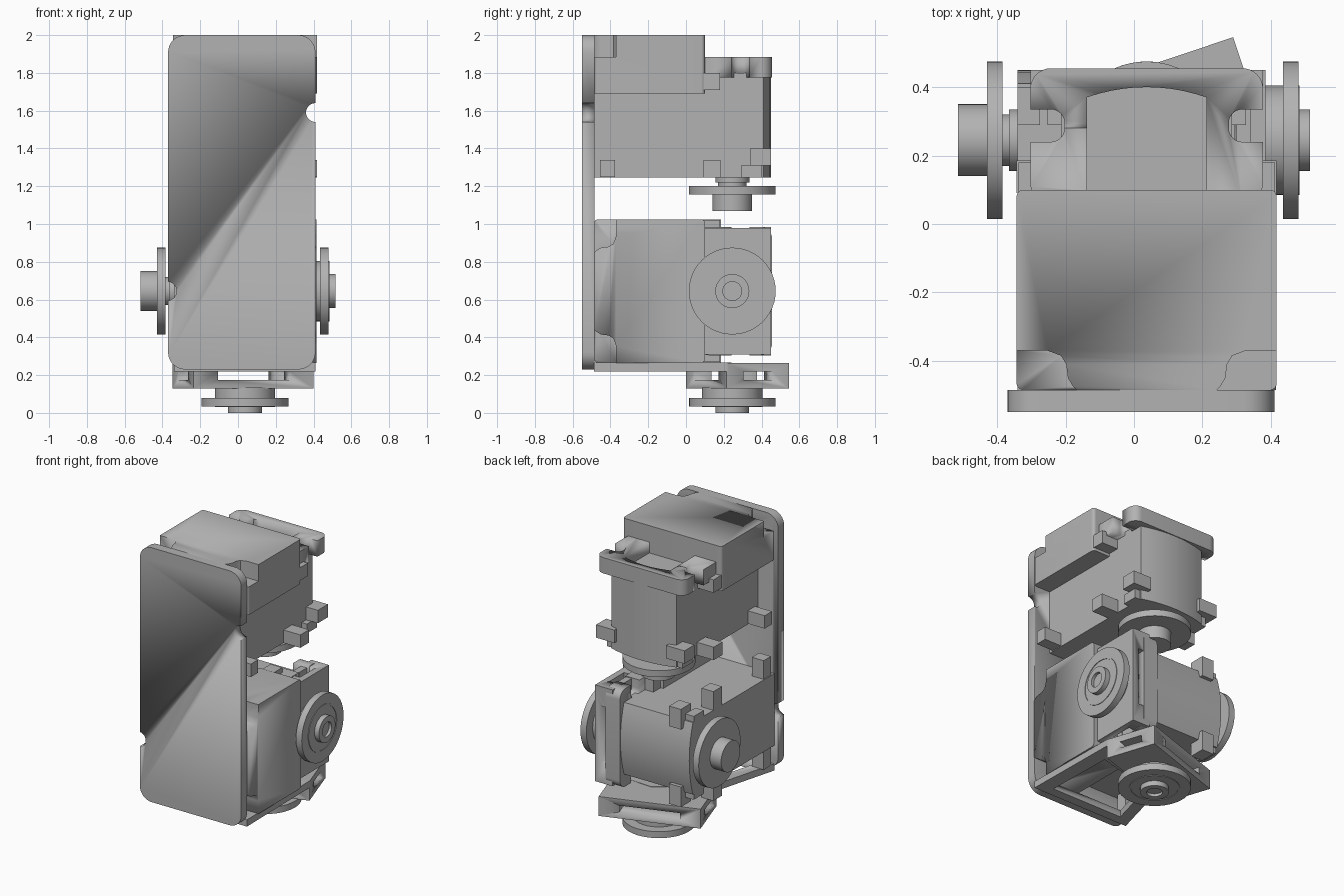
import bpy, bmesh, math
from mathutils import Matrix, Vector

old = bpy.data.objects.get("Cube")
if old:
    bpy.data.objects.remove(old, do_unlink=True)

GREY = (0.45, 0.45, 0.45, 1)
mat = bpy.data.materials.new("plain grey")
mat.use_nodes = True
mat.diffuse_color = GREY
mat.node_tree.nodes["Principled BSDF"].inputs["Base Color"].default_value = GREY


def finish(name, bm, M):
    bmesh.ops.recalc_face_normals(bm, faces=bm.faces)
    me = bpy.data.meshes.new(name)
    bm.to_mesh(me)
    bm.free()
    me.transform(M)
    me.materials.append(mat)
    ob = bpy.data.objects.new(name, me)
    bpy.context.collection.objects.link(ob)
    bpy.ops.object.select_all(action='DESELECT')
    ob.select_set(True)
    bpy.context.view_layer.objects.active = ob
    bpy.ops.object.shade_smooth_by_angle(angle=math.radians(30))
    return ob


def prism(name, pts, z0, z1, M, radius=0):
    """Extrude an outline along z, optionally rounding its upright edges."""
    bm = bmesh.new()
    face = bm.faces.new([bm.verts.new((x, y, z0)) for x, y in pts])
    ext = bmesh.ops.extrude_face_region(bm, geom=[face])
    top = [v for v in ext["geom"] if isinstance(v, bmesh.types.BMVert)]
    bmesh.ops.translate(bm, vec=(0, 0, z1 - z0), verts=top)
    if radius:
        up = [e for e in bm.edges if abs(e.verts[0].co.z - e.verts[1].co.z) > 1e-4]
        bmesh.ops.bevel(bm, geom=up, offset=radius, segments=8, profile=0.5, affect='EDGES')
    return finish(name, bm, M)


def box(name, x0, x1, y0, y1, z0, z1, M, radius=0):
    return prism(name, [(x0, y0), (x1, y0), (x1, y1), (x0, y1)], z0, z1, M, radius)


def lathe(name, profile, M):
    """Revolve (radius, z) points around z."""
    bm = bmesh.new()
    vs = [bm.verts.new((r, 0, z)) for r, z in profile]
    es = [bm.edges.new(p) for p in zip(vs, vs[1:])]
    bmesh.ops.spin(bm, geom=vs + es, cent=(0, 0, 0), axis=(0, 0, 1),
                   angle=math.tau, steps=48, use_duplicate=False)
    bmesh.ops.remove_doubles(bm, verts=bm.verts, dist=1e-4)
    return finish(name, bm, M)


def cut(ob, cutters):
    """Subtract the cutters, bake the result and remove them."""
    for c in cutters:
        m = ob.modifiers.new("cut", 'BOOLEAN')
        m.operation, m.solver, m.object = 'DIFFERENCE', 'EXACT', c
        bpy.ops.object.select_all(action='DESELECT')
        bpy.context.view_layer.objects.active = ob
        ob.select_set(True)
        bpy.ops.object.modifier_apply(modifier=m.name)
        bpy.data.objects.remove(c, do_unlink=True)


def arc(half, y_edge, y_mid, n=10):
    """Points of a shallow arch from +half to -half."""
    return [(half * (1 - 2 * i / n), y_edge + (y_mid - y_edge) * (1 - (1 - 2 * i / n) ** 2))
            for i in range(n + 1)]


def servo(tag, M):
    # Motor body with a bulging back
    prism(tag + "_body", [(-0.25, -0.485), (0.25, -0.485)] + arc(0.25, 0.41, 0.45),
          1.245, 1.8, M)
    # Thick cap with relieved front corners
    cap = box(tag + "_cap", -0.38, 0.38, -0.485, 0.1, 1.69, 2.0, M, 0.02)
    relief = [(0.5, -0.37), (0.29, -0.37), (0.25, -0.385), (0.235, -0.41),
              (0.23, -0.45), (0.215, -0.475), (0.19, -0.5), (0.5, -0.5)]
    cut(cap, [prism("cutter", [(s * x, y) for x, y in relief], 1.885, 2.1, M)
              for s in (-1, 1)])
    box(tag + "_cap_skirt", -0.375, 0.375, 0.09, 0.18, 1.71, 1.8, M)
    # Mounting ear with side notches and an arched recess
    ear = box(tag + "_ear", -0.34, 0.34, 0.06, 0.455, 1.775, 1.885, M, 0.06)
    notches = [box("cutter", *sorted((s * 0.24, s * 0.5)), 0.24, 0.335, 1.7, 1.95, M, 0.04)
               for s in (-1, 1)]
    pocket = prism("cutter", [(-0.175, 0.1), (0.175, 0.1)] + arc(0.175, 0.37, 0.4),
                   1.81, 1.95, M)
    cut(ear, notches + [pocket])
    # Side tabs
    for s, side in ((-1, "a"), (1, "b")):
        for i, (y0, y1, z0, z1, w) in enumerate([(-0.455, -0.375, 1.25, 1.34, 0.38),
                                                 (0.09, 0.185, 1.245, 1.335, 0.38),
                                                 (0.34, 0.45, 1.31, 1.4, 0.34),
                                                 (0.29, 0.4, 1.245, 1.31, 0.29)]):
            box(f"{tag}_tab_{side}{i + 1}", *sorted((s * 0.2, s * w)), y0, y1, z0, z1, M)
    # Output horn
    lathe(tag + "_horn", [(0, 1.07), (0.105, 1.07), (0.105, 1.155), (0.23, 1.155),
                          (0.23, 1.2), (0.075, 1.2), (0.075, 1.22), (0.09, 1.22),
                          (0.09, 1.25), (0, 1.25)],
          M @ Matrix.Translation((0, 0.245, 0)))


def idler(tag, M):
    # Hollow slotted bracket
    frame = box(tag + "_bracket", -0.335, 0.335, -0.145, 0.205, 0.13, 0.265, M)
    cut(frame, [box("cutter", -0.2, 0.2, -0.5, 0.5, 0.175, 0.22, M),
                box("cutter", -0.5, 0.5, -0.05, 0.11, 0.175, 0.22, M)])
    # Free-turning disc with hollow hub
    lathe(tag + "_disc", [(0, 0.02), (0.05, 0.02), (0.05, 0), (0.09, 0), (0.09, 0.035),
                          (0.15, 0.035), (0.15, 0.031), (0.16, 0.031), (0.16, 0.035),
                          (0.23, 0.035), (0.23, 0.08), (0.16, 0.08), (0.16, 0.135),
                          (0, 0.135)], M)


T, R = Matrix.Translation, Matrix.Rotation
CX, AY, LZ = 0.037, 0.245, 0.645
upright = R(math.radians(90), 4, 'X')

# Front plate with edge notches
plate = prism("front_plate", [(-0.37, 0.23), (0.41, 0.23), (0.41, 2.0), (-0.37, 2.0)],
              0.485, 0.55, upright, 0.09)


def notch(x, z):
    return lathe("cutter", [(0, -0.3), (0.05, -0.3), (0.05, 0.3), (0, 0.3)],
                 T((x, -0.5, z)) @ upright)


cut(plate, [notch(0.41, 1.59), notch(-0.375, LZ)])

# Two servos: one pointing down, one pointing sideways
servo("upper_servo", T((CX, 0, 0)))
servo("lower_servo", T((-1.585, 0, LZ)) @ R(math.radians(90), 4, 'Y'))

# Idlers opposite the lower horn and underneath
idler("side_idler", T((0.515, AY, LZ)) @ R(math.radians(-90), 4, 'Y'))
idler("base_idler", T((CX, AY, 0)) @ R(math.radians(18.5), 4, 'Z'))

# Tapered open arms joining the plate to the base bracket
arms = prism("base_arms", [(-0.34, -0.487), (0.41, -0.487), (0.4, 0.22), (0.1, 0.24),
                           (-0.2, 0.03)], 0.22, 0.267, Matrix())
cut(arms, [prism("cutter", [(-0.24, -0.42), (0.31, -0.42), (0.3, 0.07), (-0.14, -0.05)],
                 0.1, 0.4, Matrix())])
